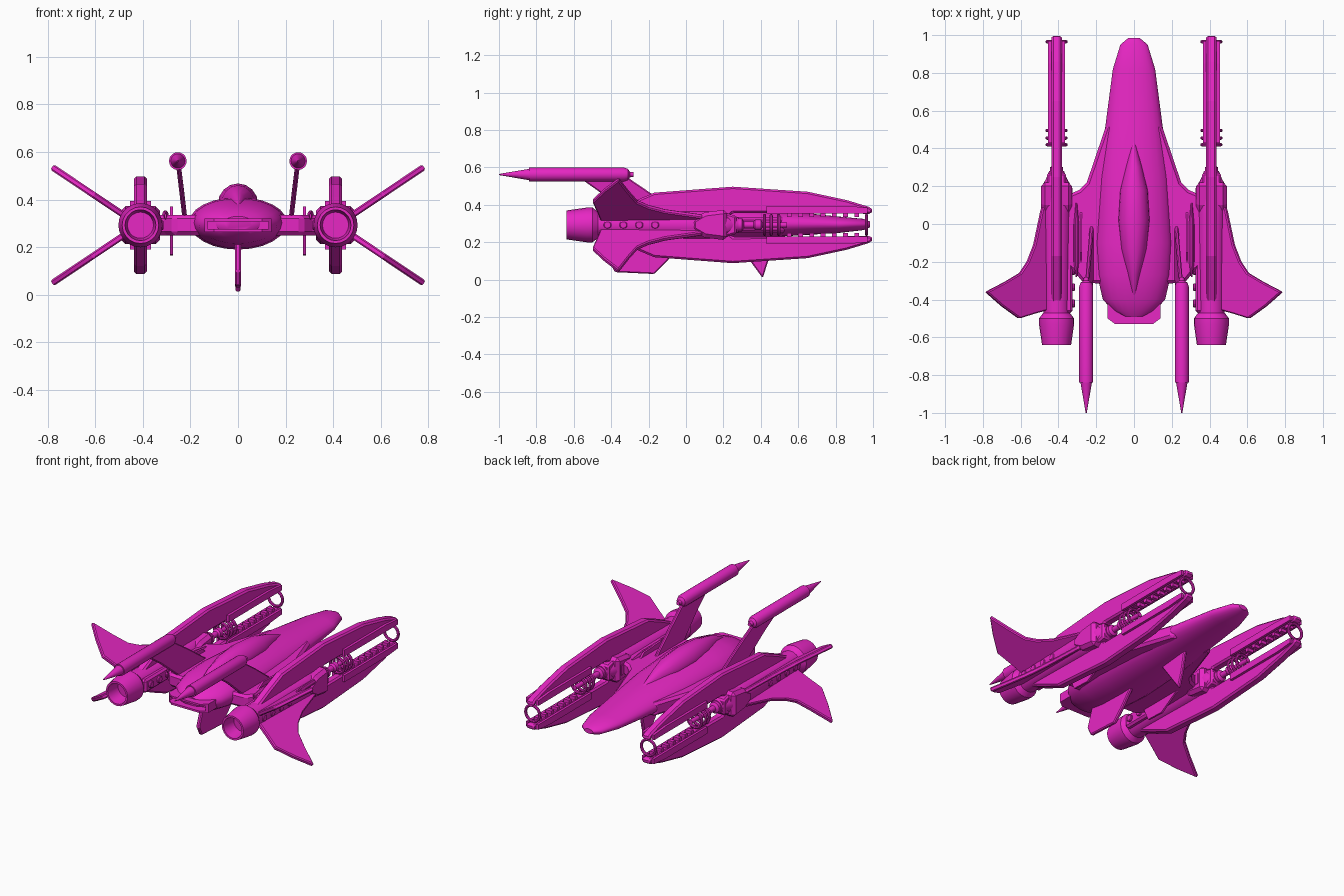
import bpy, bmesh, math
from mathutils import Vector

paint = bpy.data.materials.new("magenta_paint")
paint.diffuse_color = (0.8, 0.02, 0.55, 1)
CX, CZ = 0.41, 0.2925          # engine pod axis


def finish(name, bm, mirror=True, smooth=None, bevel=0, flip_z=False):
    bmesh.ops.recalc_face_normals(bm, faces=bm.faces)
    me = bpy.data.meshes.new(name)
    bm.to_mesh(me)
    bm.free()
    ob = bpy.data.objects.new(name, me)
    bpy.context.collection.objects.link(ob)
    me.materials.append(paint)
    if smooth:
        bpy.ops.object.select_all(action='DESELECT')
        ob.select_set(True)
        bpy.context.view_layer.objects.active = ob
        bpy.ops.object.shade_smooth_by_angle(angle=math.radians(smooth))
    if bevel:
        b = ob.modifiers.new("bevel", 'BEVEL')
        b.width, b.segments = bevel, 1
    if mirror or flip_z:
        pivot = None
        if flip_z:
            pivot = bpy.data.objects.get("mirror_pivot")
            if not pivot:
                pivot = bpy.data.objects.new("mirror_pivot", None)
                pivot.location.z = CZ
                pivot.hide_render = True
                bpy.context.collection.objects.link(pivot)
                bpy.context.view_layer.update()
        m = ob.modifiers.new("mirror", 'MIRROR')
        m.use_axis = (mirror, False, flip_z)
        m.use_mirror_merge = False
        m.mirror_object = pivot
    return ob


def loft(name, rings, x=0, n=20, **kw):
    """Rings along y: (y, half width, middle z, height above, depth below)."""
    bm = bmesh.new()
    loops = []
    for y, w, z, up, dn in rings:
        loop = []
        for i in range(n):
            a = 2 * math.pi * i / n
            s = math.sin(a)
            loop.append(bm.verts.new((x + w * math.cos(a), y, z + s * (up if s > 0 else dn))))
        loops.append(loop)
    for p, q in zip(loops, loops[1:]):
        for i in range(n):
            j = (i + 1) % n
            bm.faces.new((p[i], p[j], q[j], q[i]))
    bm.faces.new(loops[0])
    bm.faces.new(loops[-1])
    return finish(name, bm, **kw)


def lathe(name, profile, x, z, **kw):
    return loft(name, [(y, r, z, r, r) for y, r in profile], x, smooth=35, **kw)


def plate(name, pts, offset, **kw):
    """Flat outline extruded by offset, centred on the outline's plane."""
    bm = bmesh.new()
    off = Vector(offset)
    f = bm.faces.new([bm.verts.new(Vector(p) - off / 2) for p in pts])
    new = bmesh.ops.extrude_face_region(bm, geom=[f])['geom']
    bmesh.ops.translate(bm, vec=off, verts=[v for v in new if isinstance(v, bmesh.types.BMVert)])
    return finish(name, bm, **kw)


def side_plate(name, yz, x, t, **kw):
    return plate(name, [(x, y, z) for y, z in yz], (t, 0, 0), **kw)


def ring(name, y, R, r, **kw):
    bm = bmesh.new()
    N, M = 20, 8
    v = [[bm.verts.new((CX + (R + r * math.cos(b)) * math.cos(a), y + r * math.sin(b),
                        CZ + (R + r * math.cos(b)) * math.sin(a)))
          for b in [2 * math.pi * k / M for k in range(M)]]
         for a in [2 * math.pi * k / N for k in range(N)]]
    for i in range(N):
        for j in range(M):
            bm.faces.new((v[i][j], v[i - 1][j], v[i - 1][j - 1], v[i][j - 1]))
    return finish(name, bm, smooth=40, **kw)


# Central hull and canopy ridge
loft("hull", [(0.985, 0.03, 0.295, 0.015, 0.015), (0.95, 0.072, 0.295, 0.03, 0.03),
              (0.82, 0.112, 0.295, 0.042, 0.045), (0.53, 0.15, 0.297, 0.07, 0.065),
              (0.25, 0.185, 0.3, 0.095, 0.095), (-0.1, 0.205, 0.305, 0.105, 0.115),
              (-0.27, 0.195, 0.305, 0.1, 0.11), (-0.4, 0.165, 0.3, 0.075, 0.085),
              (-0.46, 0.11, 0.3, 0.05, 0.06), (-0.49, 0.06, 0.3, 0.03, 0.03)],
     n=24, mirror=False, smooth=40)
loft("canopy", [(0.45, 0.004, 0.36, 0.01, 0.02), (0.3, 0.045, 0.37, 0.055, 0.03),
                (0.18, 0.075, 0.375, 0.082, 0.03), (0.02, 0.085, 0.38, 0.088, 0.03),
                (-0.13, 0.07, 0.38, 0.08, 0.03), (-0.27, 0.035, 0.375, 0.055, 0.03),
                (-0.4, 0.004, 0.36, 0.01, 0.02)], n=16, mirror=False, smooth=40)

# Rear slot exhaust: frame around a dark gap
slot = [(-0.14, -0.40), (0.14, -0.40), (0.14, -0.5), (0.1, -0.53), (-0.1, -0.53), (-0.14, -0.5)]
for nm, z in (("exhaust_roof", 0.314), ("exhaust_floor", 0.27)):
    plate(nm, [(x, y, z) for x, y in slot], (0, 0, 0.012), mirror=False)
plate("exhaust_side", [(0.132, -0.4, 0.292), (0.14, -0.4, 0.292), (0.14, -0.5, 0.292),
                       (0.128, -0.509, 0.292)], (0, 0, 0.04))
plate("exhaust_back", [(-0.13, -0.47, 0.292), (0.13, -0.47, 0.292), (0.13, -0.44, 0.292),
                       (-0.13, -0.44, 0.292)], (0, 0, 0.04), mirror=False)

# Shoulders joining hull to pods, with slim vertical vanes
shoulder = [(0.1, 0.54), (0.148, 0.52), (0.25, 0.22), (0.29, 0.18), (0.36, 0.15),
            (0.36, -0.22), (0.31, -0.26), (0.27, -0.31), (0.1, -0.32)]
plate("shoulder", [(x, y, CZ) for x, y in shoulder], (0, 0, 0.085), bevel=0.015)
side_plate("shoulder_vane", [(0.12, 0.29), (0.03, 0.36), (-0.15, 0.37), (-0.26, 0.3),
                             (-0.2, 0.17), (-0.08, 0.165)], 0.28, 0.012)
loft("shoulder_bead", [(0.11, 0.004, 0.335, 0.005, 0.02), (0, 0.014, 0.335, 0.02, 0.02),
                       (-0.2, 0.014, 0.335, 0.02, 0.02), (-0.28, 0.004, 0.335, 0.005, 0.02)],
     x=0.305, n=10, smooth=40)

# Belly fins
side_plate("front_belly_fin", [(0.47, 0.24), (0.44, 0.1), (0.41, 0.008), (0.35, 0.09), (0.24, 0.24)],
           0, 0.022, mirror=False, bevel=0.006)
side_plate("rear_belly_fin", [(0.0, 0.22), (-0.1, 0.1), (-0.17, 0.03), (-0.38, 0.04),
                              (-0.41, 0.1), (-0.36, 0.24)], 0, 0.024, mirror=False, bevel=0.006)

# Engine pod, hollow nozzle, side band and front collar
lathe("pod_body", [(-0.5, 0.07), (-0.3, 0.072), (0.05, 0.078), (0.2, 0.078), (0.24, 0.055),
                   (0.28, 0.04)], CX, CZ)
lathe("nozzle", [(-0.47, 0.07), (-0.5, 0.093), (-0.53, 0.093), (-0.64, 0.077), (-0.64, 0.065),
                 (-0.55, 0.055)], CX, CZ)
band = [(-0.485, -0.47), (-0.485, 0.22), (0.46, 0.22), (0.46, -0.47)]
plate("pod_band", [(0.325, -0.47, CZ), (0.475, -0.47, CZ), (0.487, 0.2, CZ), (0.325, 0.2, CZ)],
      (0, 0, 0.085), bevel=0.012)
side_plate("pod_collar", [(0.03, 0.32), (0.1, 0.36), (0.22, 0.375), (0.22, 0.21), (0.1, 0.225),
                          (0.03, 0.265)], CX, 0.165, bevel=0.02)
side_plate("pod_collar_nose", [(0.2, 0.36), (0.27, 0.34), (0.27, 0.245), (0.2, 0.225)], CX, 0.1, bevel=0.01)

# Portholes on both flanks of each pod
for k in range(4):
    y = -0.42 + 0.085 * k
    for nm, x in (("outer", 0.475), ("inner", 0.325)):
        pts = [(x, y + 0.021 * math.cos(a), CZ + 0.021 * math.sin(a))
               for a in [2 * math.pi * i / 14 for i in range(14)]]
        plate(f"{nm}_porthole_{k}", pts, (0.025, 0, 0), bevel=0.004)

# Long blades above and below each pod (upper and lower mirrored)
blade = [(1.0, 0.37), (0.985, 0.387), (0.86, 0.425), (0.65, 0.47), (0.25, 0.497), (-0.17, 0.465),
         (-0.3, 0.41), (-0.42, 0.355), (-0.42, 0.33), (0.22, 0.33), (0.25, 0.357), (0.99, 0.352)]
side_plate("pod_blade", blade, CX, 0.055, flip_z=True, bevel=0.01)
for nm, dx in (("outer_rail", 0.036), ("inner_rail", -0.036)):
    side_plate(nm, [(0.43, 0.353), (0.97, 0.353), (0.97, 0.385), (0.85, 0.395), (0.43, 0.395)],
               CX + dx, 0.016, flip_z=True)

# Open gun works between the blades
lathe("pod_barrel", [(0.25, 0.035), (0.3, 0.035), (0.31, 0.018), (0.36, 0.018), (0.37, 0.028),
                     (0.4, 0.028), (0.41, 0.014), (0.54, 0.014)], CX, CZ)
for k, y in enumerate((0.42, 0.455, 0.495, 0.965)):
    ring(f"blade_ring_{k}", y, 0.05, 0.009)
for k in range(7):
    y = 0.54 + 0.06 * k
    side_plate(f"blade_tooth_{k}", [(y, 0.335), (y + 0.025, 0.335), (y + 0.025, 0.36), (y, 0.36)],
               CX, 0.04, flip_z=True)

# Swept wings in an X
outline = [(0.44, 0.14), (0.49, 0.08), (0.53, -0.11), (0.565, -0.2), (0.605, -0.26), (0.68, -0.305),
           (0.785, -0.36), (0.7, -0.435), (0.61, -0.5), (0.53, -0.475), (0.44, -0.45)]
plate("wing", [(x, y, 0.335 + 0.67 * (x - 0.48)) for x, y in outline], (-0.015, 0, 0.022),
      flip_z=True, bevel=0.006)

# Rear-pointing cannons on raked struts
lathe("cannon", [(-1.0, 0.003), (-0.84, 0.03), (-0.84, 0.037), (-0.33, 0.037), (-0.31, 0.03),
                 (-0.3, 0.015), (-0.28, 0.012)], 0.253, 0.562)
plate("cannon_strut", [(0.25, -0.57, 0.545), (0.25, -0.31, 0.545), (0.238, -0.17, 0.45),
                       (0.222, 0.02, 0.31), (0.222, -0.27, 0.31), (0.24, -0.45, 0.46)],
      (0.02, 0, 0), bevel=0.006)
